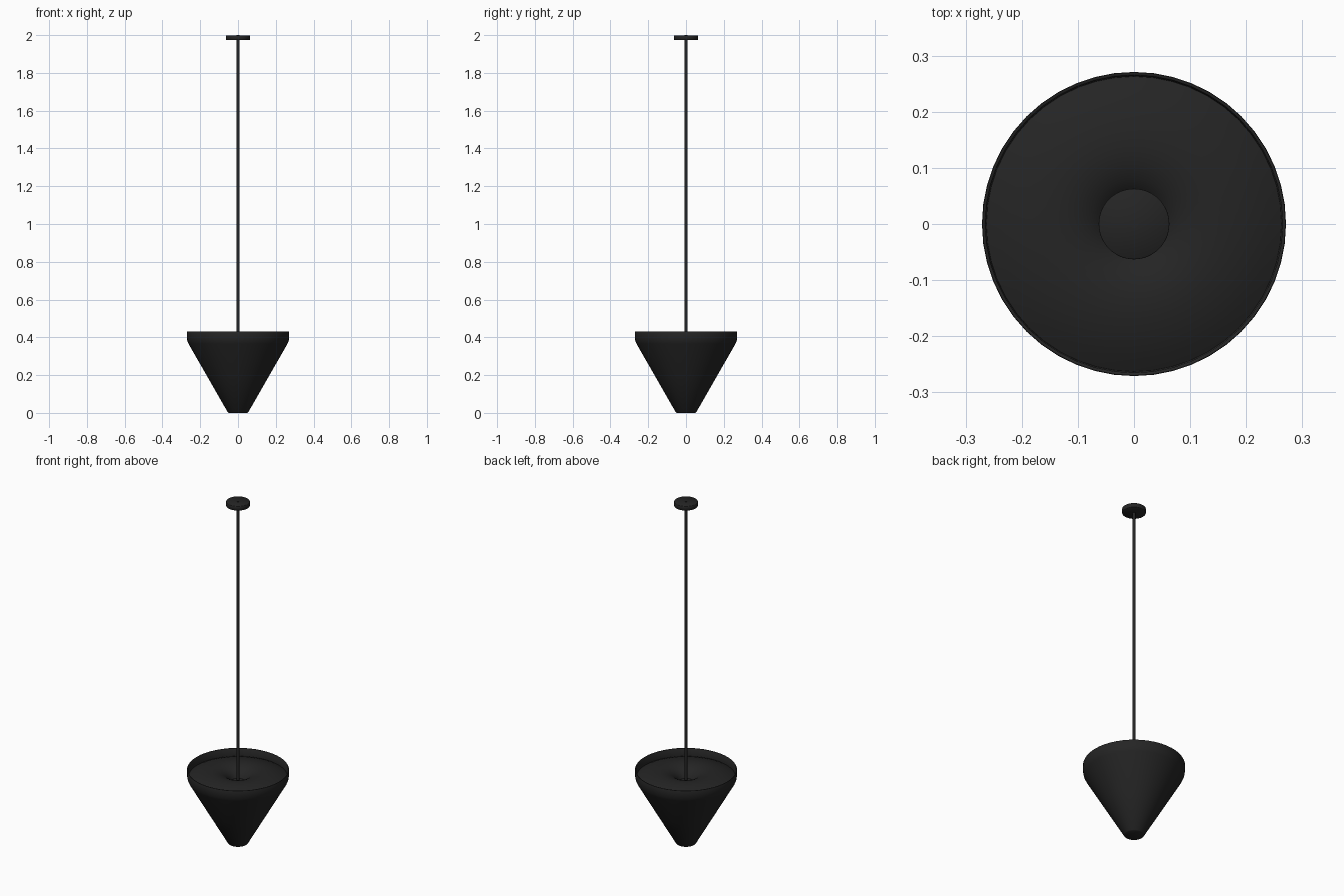
import bpy, math

if "Cube" in bpy.data.objects:
    bpy.data.objects.remove(bpy.data.objects["Cube"])

SEG = 48
mat = bpy.data.materials.new("matte_black")
mat.diffuse_color = (0.018, 0.018, 0.018, 1)
mat.use_nodes = True
mat.node_tree.nodes["Principled BSDF"].inputs["Base Color"].default_value = mat.diffuse_color


def lathe(name, profile, angle=50):
    """Revolve (radius, z) points round z; zero radius becomes a pole."""
    verts, faces, rings = [], [], []
    for r, z in profile:
        n = 1 if r == 0 else SEG
        start = len(verts)
        for i in range(n):
            a = 2 * math.pi * i / SEG
            verts.append((r * math.cos(a), r * math.sin(a), z))
        rings.append([start + (i % n) for i in range(SEG)])
    for low, high in zip(rings, rings[1:]):
        for i in range(SEG):
            j = (i + 1) % SEG
            loop = [low[i], low[j], high[j], high[i]]
            faces.append(list(dict.fromkeys(loop)))
    mesh = bpy.data.meshes.new(name)
    mesh.from_pydata(verts, [], faces)
    mesh.materials.append(mat)
    obj = bpy.data.objects.new(name, mesh)
    bpy.context.collection.objects.link(obj)
    bpy.ops.object.select_all(action='DESELECT')
    obj.select_set(True)
    bpy.context.view_layer.objects.active = obj
    bpy.ops.object.shade_smooth_by_angle(angle=math.radians(angle))
    return obj


# conical shade: closed tip, flared side, thin upright rim, humped top with a central dip
lathe("shade", [
    (0, 0), (0.05, 0), (0.054, 0.003), (0.16, 0.188), (0.262, 0.366),
    (0.268, 0.38), (0.271, 0.40), (0.271, 0.428), (0.27, 0.43), (0.267, 0.43),
    (0.265, 0.428), (0.263, 0.385), (0.24, 0.396), (0.21, 0.407), (0.17, 0.416),
    (0.135, 0.418), (0.105, 0.414), (0.08, 0.405), (0.06, 0.392),
    (0.045, 0.375), (0.038, 0.36), (0, 0.355)])

# thin hanging rod
lathe("rod", [(0, 0.35), (0.0075, 0.35), (0.0075, 1.995), (0, 1.995)])

# ceiling mount
lathe("ceiling_mount", [
    (0, 1.974), (0.062, 1.974), (0.063, 1.975), (0.063, 1.998),
    (0.062, 1.999), (0, 1.999)])

# small cap where the rod passes through the mount
lathe("rod_cap", [(0, 1.99), (0.0075, 1.99), (0.0075, 2.0), (0, 2.0)])
